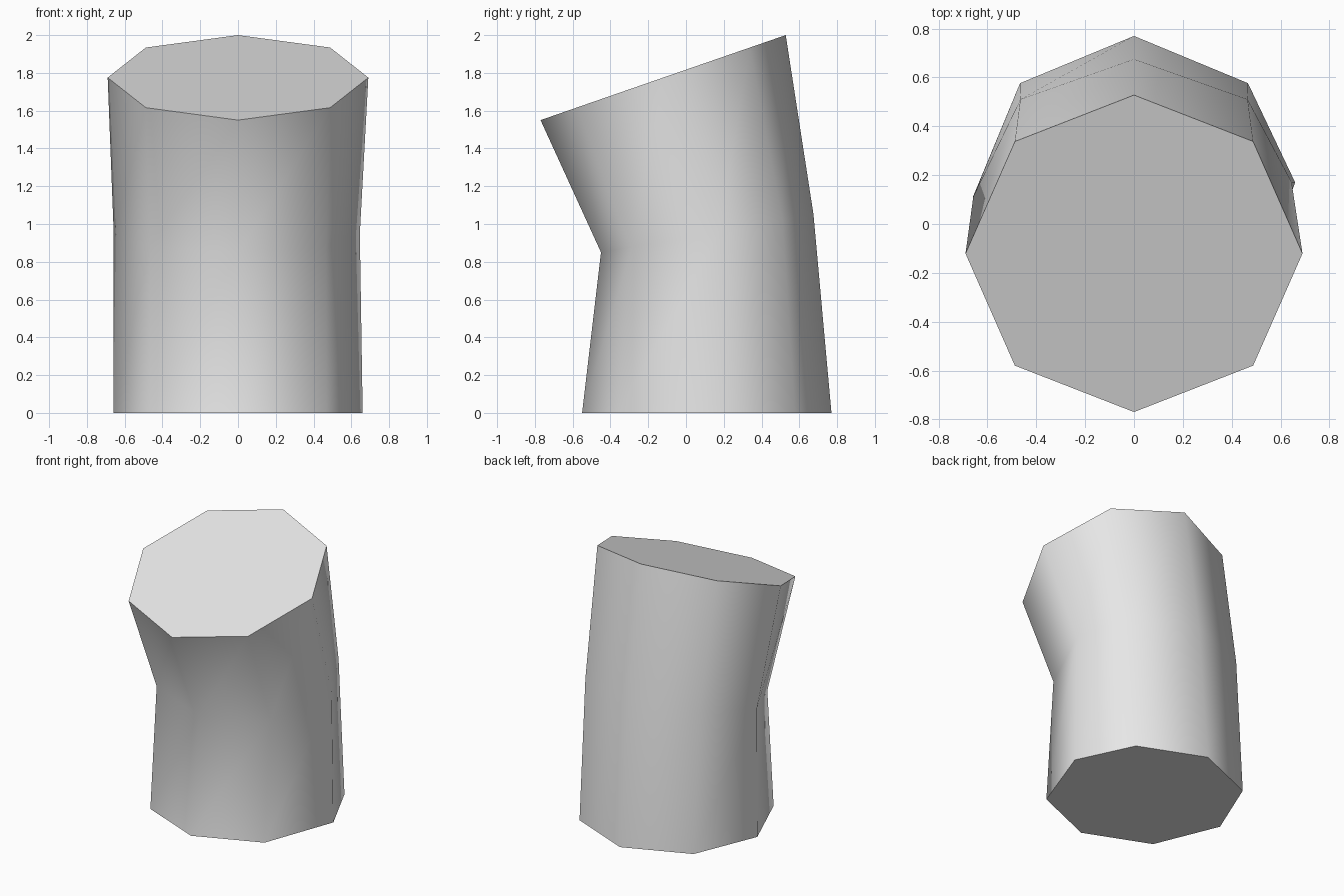
import bpy, bmesh, math

cube = bpy.data.objects.get("Cube")
if cube:
    bpy.data.objects.remove(cube, do_unlink=True)

SIDES = 8

# Each ring: front (y, z), back (y, z), half width, nudge of the left-hand corner (x, y)
RINGS = [
    ((-0.55, 0.0), (0.77, 0.0), 0.66, (0.0, 0.06)),
    ((-0.45, 0.85), (0.675, 1.05), 0.658, (-0.013, 0.06)),
    ((-0.77, 1.55), (0.528, 2.0), 0.69, (0.0, 0.0)),
]


def add_ring(bm, front, back, half_width, nudge):
    """Tilted octagon spanning the front and back points."""
    verts = []
    for i in range(SIDES):
        a = math.tau * i / SIDES
        t = (1 + math.sin(a)) / 2
        x = half_width * math.cos(a)
        y = front[0] + (back[0] - front[0]) * t
        z = front[1] + (back[1] - front[1]) * t
        if i == 0:
            x, y = x + nudge[0], y + nudge[1]
        verts.append(bm.verts.new((x, y, z)))
    return verts


# Bent octagonal column with slanted top
bm = bmesh.new()
rings = [add_ring(bm, *r) for r in RINGS]
for low, high in zip(rings, rings[1:]):
    for i in range(SIDES):
        j = (i + 1) % SIDES
        bm.faces.new((low[i], low[j], high[j], high[i]))
bm.faces.new(rings[0][::-1])
bm.faces.new(rings[-1])
bmesh.ops.recalc_face_normals(bm, faces=bm.faces)

mesh = bpy.data.meshes.new("bent_column")
bm.to_mesh(mesh)
bm.free()
column = bpy.data.objects.new("bent_column", mesh)
bpy.context.collection.objects.link(column)

# Plain grey material
grey = bpy.data.materials.new("light_grey")
grey.use_nodes = True
colour = (0.8, 0.8, 0.8, 1.0)
grey.diffuse_color = colour
grey.node_tree.nodes["Principled BSDF"].inputs["Base Color"].default_value = colour
mesh.materials.append(grey)

# Smooth wall, sharp rims
bpy.ops.object.select_all(action="DESELECT")
column.select_set(True)
bpy.context.view_layer.objects.active = column
bpy.ops.object.shade_smooth_by_angle(angle=math.radians(60))
